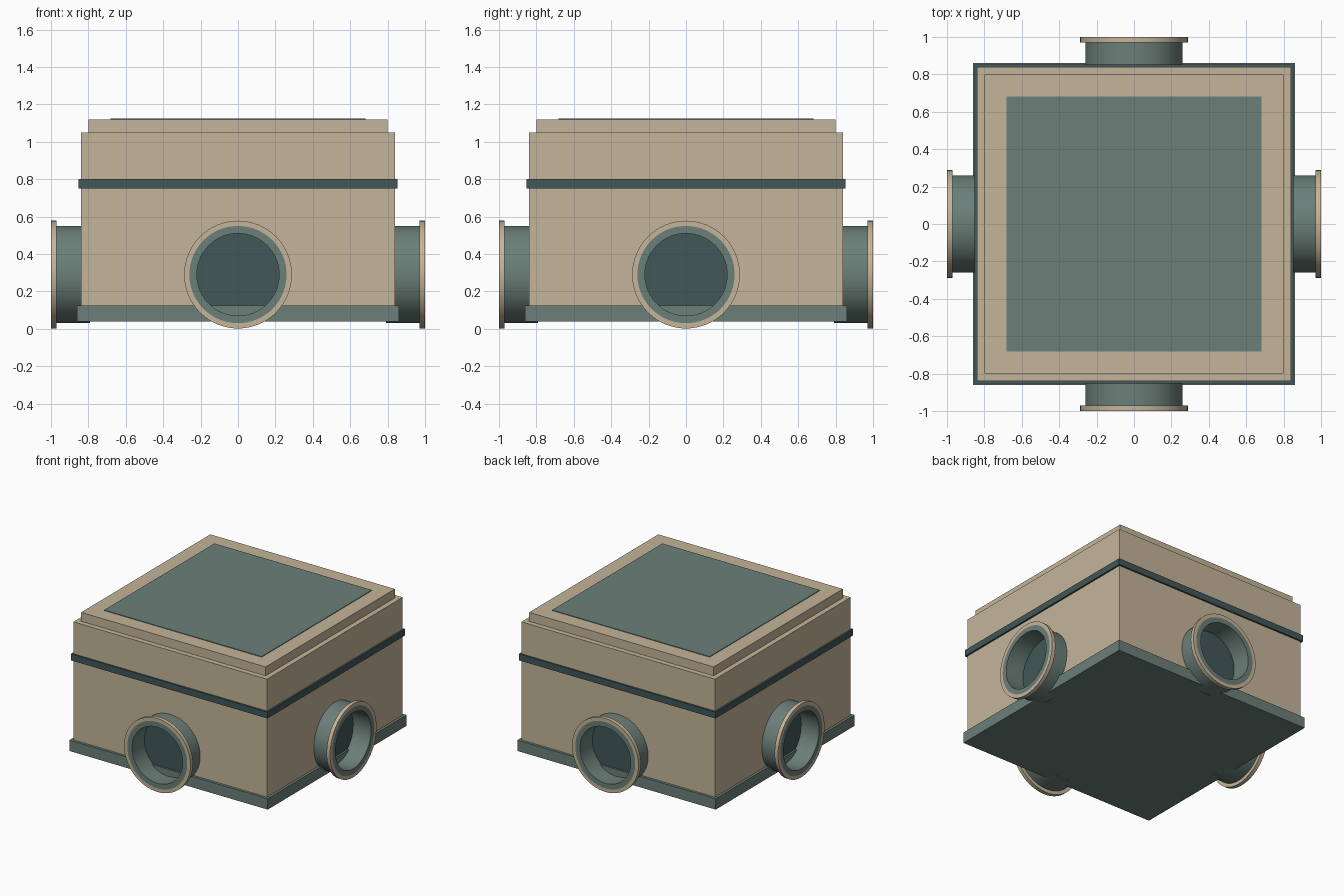
import bpy, bmesh, math
from mathutils import Matrix

if "Cube" in bpy.data.objects:
    bpy.data.objects.remove(bpy.data.objects["Cube"])


def material(name, rgb):
    m = bpy.data.materials.new(name)
    m.diffuse_color = (*rgb, 1.0)
    m.use_nodes = True
    m.node_tree.nodes["Principled BSDF"].inputs["Base Color"].default_value = m.diffuse_color
    return m


TAN = material("warm_sand", (0.56, 0.46, 0.32))
TEAL = material("grey_teal", (0.147, 0.212, 0.191))
DARK = material("dark_teal", (0.054, 0.095, 0.098))

PIPE_Z = 0.29


def finish(bm, name, mat, smooth=False):
    bmesh.ops.recalc_face_normals(bm, faces=bm.faces)
    mesh = bpy.data.meshes.new(name)
    bm.to_mesh(mesh)
    bm.free()
    mesh.materials.append(mat)
    obj = bpy.data.objects.new(name, mesh)
    bpy.context.collection.objects.link(obj)
    if smooth:
        bpy.ops.object.select_all(action='DESELECT')
        obj.select_set(True)
        bpy.context.view_layer.objects.active = obj
        bpy.ops.object.shade_smooth_by_angle(angle=math.radians(35))
    return obj


def slab(name, half, z0, z1, mat):
    """Square block centred on the vertical axis."""
    bm = bmesh.new()
    bmesh.ops.create_cube(bm, size=1.0)
    bmesh.ops.scale(bm, vec=(2 * half, 2 * half, z1 - z0), verts=bm.verts)
    bmesh.ops.translate(bm, vec=(0, 0, (z0 + z1) / 2), verts=bm.verts)
    return finish(bm, name, mat)


def placed(angle):
    """Turn a part built on the front (-y) side to another side."""
    return Matrix.Rotation(angle, 4, 'Z') @ Matrix.Translation((0, 0, PIPE_Z))


def ring(name, r_in, r_out, d0, d1, mat, angle, n=64):
    """Hollow cylinder along -y between distances d0 and d1."""
    bm = bmesh.new()
    loops = []
    for r, d in ((r_in, d0), (r_out, d0), (r_out, d1), (r_in, d1)):
        loops.append([bm.verts.new((r * math.sin(2 * math.pi * i / n), -d,
                                    r * math.cos(2 * math.pi * i / n)))
                      for i in range(n)])
    for k in range(4):
        a, b = loops[k], loops[(k + 1) % 4]
        for i in range(n):
            j = (i + 1) % n
            bm.faces.new((a[i], a[j], b[j], b[i]))
    bm.transform(placed(angle))
    return finish(bm, name, mat, smooth=True)


def disc(name, r, d0, d1, mat, angle, n=64):
    """Solid round plate facing -y."""
    bm = bmesh.new()
    bmesh.ops.create_cone(bm, cap_ends=True, segments=n, radius1=r, radius2=r,
                          depth=d1 - d0)
    bm.transform(placed(angle) @ Matrix.Translation((0, -(d0 + d1) / 2, 0))
                 @ Matrix.Rotation(math.pi / 2, 4, 'X'))
    return finish(bm, name, mat, smooth=True)


# Stacked square housing
slab("base_plate", 0.86, 0.04, 0.125, TEAL)
slab("body", 0.84, 0.125, 1.05, TAN)
slab("seam_band", 0.853, 0.75, 0.80, DARK)
slab("lid", 0.80, 1.05, 1.12, TAN)
slab("top_panel", 0.683, 1.12, 1.125, TEAL)

# One pipe port on each side
for i, side in enumerate(("front", "right", "back", "left")):
    a = i * math.pi / 2
    ring(side + "_pipe", 0.22, 0.26, 0.79, 1.0, TEAL, a)
    ring(side + "_pipe_rim", 0.26, 0.288, 0.97, 1.0, TAN, a)
    disc(side + "_pipe_opening", 0.22, 0.838, 0.846, DARK, a)
